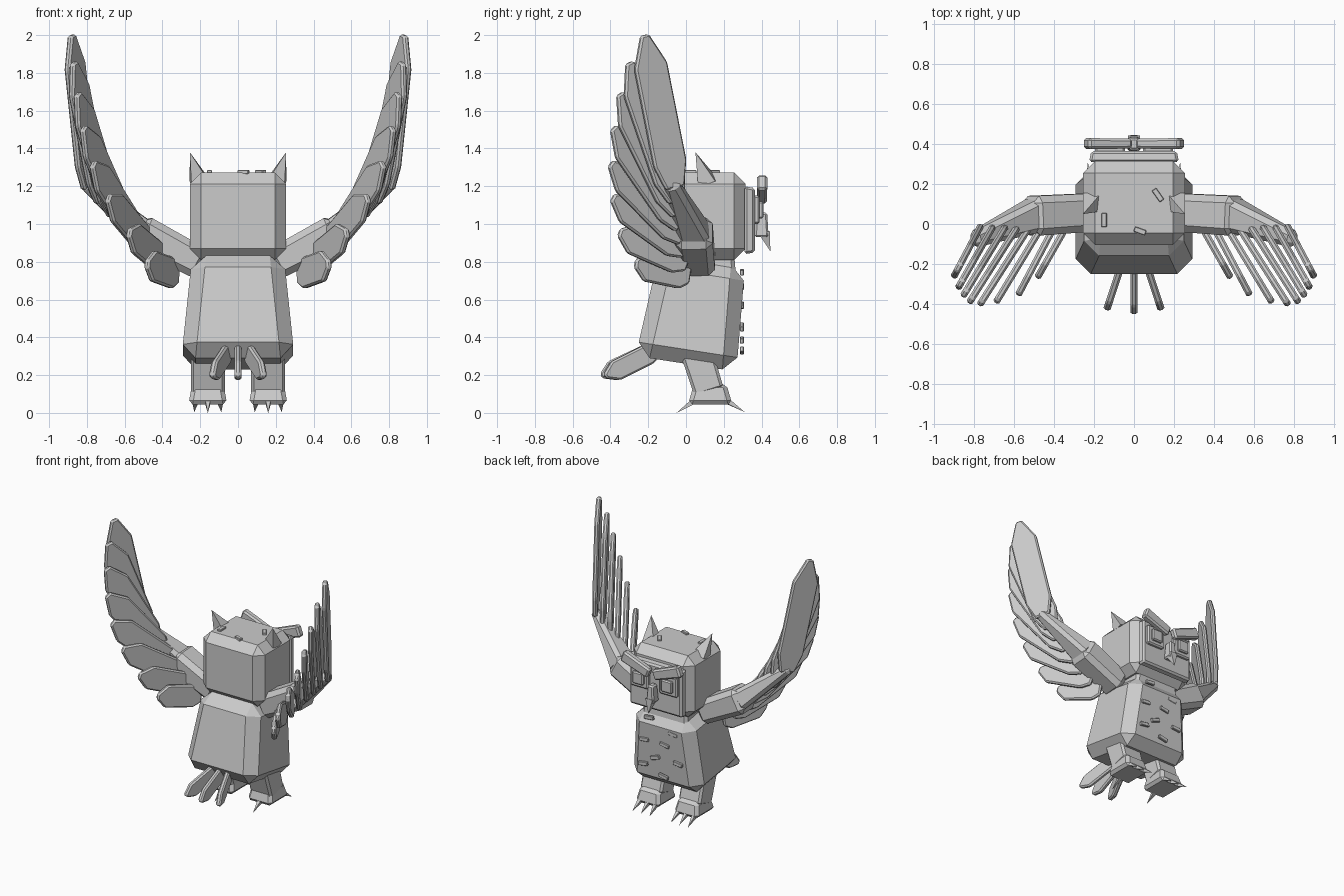
import bpy, bmesh, math
from mathutils import Vector, Matrix

if "Cube" in bpy.data.objects:
    bpy.data.objects.remove(bpy.data.objects["Cube"])

grey = bpy.data.materials.new("plain_grey")
grey.diffuse_color = (0.6, 0.6, 0.6, 1)
grey.use_nodes = True
grey.node_tree.nodes["Principled BSDF"].inputs["Base Color"].default_value = grey.diffuse_color


def finish(name, bm, mirror=False):
    bmesh.ops.recalc_face_normals(bm, faces=bm.faces)
    me = bpy.data.meshes.new(name)
    bm.to_mesh(me)
    bm.free()
    me.materials.append(grey)
    ob = bpy.data.objects.new(name, me)
    bpy.context.collection.objects.link(ob)
    if mirror:
        ob.modifiers.new("mirror", 'MIRROR')
    return ob


def frame(a, b, hint):
    """Axes with z from a to b and y close to the hint."""
    z = (b - a).normalized()
    y = Vector(hint)
    y = (y - z * y.dot(z)).normalized()
    return y.cross(z), y


def chamfer(bm, size):
    if size:
        bmesh.ops.bevel(bm, geom=bm.edges[:], offset=size, segments=1,
                        affect='EDGES', clamp_overlap=True)


def beam(name, a, b, s0, s1, c=0.0, hint=(0, 1, 0), mirror=False):
    """Chamfered tapered box from a to b."""
    a, b = Vector(a), Vector(b)
    x, y = frame(a, b, hint)
    bm = bmesh.new()
    rings = []
    for p, s in ((a, s0), (b, s1)):
        rings.append([bm.verts.new(p + x * i * s[0] / 2 + y * j * s[1] / 2)
                      for i, j in ((-1, -1), (1, -1), (1, 1), (-1, 1))])
    for r in rings:
        bm.faces.new(r)
    for k in range(4):
        n = (k + 1) % 4
        bm.faces.new((rings[0][k], rings[0][n], rings[1][n], rings[1][k]))
    chamfer(bm, c)
    return finish(name, bm, mirror)


def spike(name, a, b, r, sides=4, mirror=False, hint=(0, 1, 0)):
    """Pointed cone from base centre a to tip b."""
    a, b = Vector(a), Vector(b)
    x, y = frame(a, b, hint)
    bm = bmesh.new()
    ring = []
    for k in range(sides):
        t = 2 * math.pi * (k + 0.5) / sides
        ring.append(bm.verts.new(a + x * r * math.cos(t) + y * r * math.sin(t)))
    tip = bm.verts.new(b)
    bm.faces.new(ring)
    for k in range(sides):
        bm.faces.new((ring[k], ring[(k + 1) % sides], tip))
    return finish(name, bm, mirror)


def feather(name, root, tip, w, thick=0.034, mirror=True):
    """Flat pointed blade standing in the vertical plane through root and tip."""
    root, tip = Vector(root), Vector(tip)
    d = tip - root
    side = Vector((d.y, -d.x, 0)).normalized()
    v = side.cross(d).normalized()
    half = [(0, .28), (.16, .5), (.8, .5), (1, .12)]
    outline = half + [(u, -h) for u, h in reversed(half)]
    bm = bmesh.new()
    f = bm.faces.new([bm.verts.new(root + d * u + v * h * w - side * thick / 2)
                      for u, h in outline])
    ext = bmesh.ops.extrude_face_region(bm, geom=[f])
    bmesh.ops.translate(bm, vec=side * thick,
                        verts=[g for g in ext['geom'] if isinstance(g, bmesh.types.BMVert)])
    bmesh.ops.recalc_face_normals(bm, faces=bm.faces)
    chamfer(bm, 0.01)
    return finish(name, bm, mirror)


def fleck(name, c, size, normal, turn):
    """Small plumage block lying on a surface."""
    c, n = Vector(c), Vector(normal).normalized()
    hint = Matrix.Rotation(math.radians(turn), 3, n) @ Vector(
        (0, 1, 0) if abs(n.z) > .5 else (0, 0, 1))
    beam(name, c - n * .01, c + n * .01, size, size, 0.003, hint)


# Body and head
beam("body", (0, 0, .26), (0, .085, .81), (.60, .54), (.485, .46), .075)
beam("collar", (0, .12, .72), (0, .12, .84), (.38, .29), (.36, .27), .02)
beam("head", (0, .105, .81), (0, .105, 1.272), (.51, .42), (.51, .42), .06)

# Face
beam("face_plate", (0, .31, 1.02), (0, .365, 1.02), (.45, .36), (.43, .34), .012, (0, 0, 1))
beam("eye_rim", (.12, .35, 1.075), (.12, .39, 1.075), (.15, .15), (.15, .15), .01, (0, 0, 1), True)
beam("eye", (.12, .37, 1.075), (.12, .41, 1.075), (.09, .09), (.09, .09), .008, (0, 0, 1), True)
beam("brow", (.02, .403, 1.14), (.24, .403, 1.222), (.075, .05), (.085, .055), .012, mirror=True)
beam("beak_bridge", (0, .40, .93), (0, .40, 1.06), (.065, .075), (.045, .06), .01)
spike("beak_tip", (0, .415, .955), (0, .447, .855), .042)

# Ear tufts
spike("ear_tuft", (.205, .11, 1.225), (.255, .05, 1.38), .068, 4, True)

# Legs, feet and claws
beam("leg", (.16, .05, .34), (.16, .122, .11), (.18, .17), (.18, .16), .015, mirror=True)
beam("foot", (.16, .128, .045), (.16, .128, .155), (.205, .235), (.165, .17), .022, mirror=True)
for i, x in enumerate((.095, .16, .225)):
    spike(f"front_claw_{i + 1}", (x, .215, .065), (x + (x - .16) * .1, .31, .005), .022, mirror=True)
spike("rear_claw", (.16, .045, .065), (.16, -.05, 0), .022, mirror=True)

# Tail fan
feather("tail_feather_middle", (0, -.15, .335), (0, -.45, .195), .11, .036, False)
feather("tail_feather_side", (.045, -.15, .335), (.137, -.43, .195), .11, .036)

# Wing arms
beam("upper_wing", (.19, .06, .785), (.53, .04, .965), (.17, .19), (.19, .20), .035, mirror=True)
beam("fore_wing", (.48, .05, .935), (.81, -.08, 1.22), (.15, .17), (.07, .08), .025, mirror=True)

# Flight feathers fan from level at the shoulder to upright at the wrist
tips = [(.485, -.27, .79), (.58, -.355, .955), (.69, -.39, 1.14), (.77, -.40, 1.32),
        (.82, -.385, 1.51), (.85, -.35, 1.69), (.87, -.30, 1.855), (.88, -.22, 2.0)]
inner, outer = Vector((.32, .02, .73)), Vector((.795, -.06, 1.19))
for i, tip in enumerate(tips):
    t = i / 7
    feather(f"flight_feather_{i + 1}", inner.lerp(outer, t), tip, .165 + .03 * t)

# Plumage flecks on the crown and the breast
for i, (x, y, turn, l) in enumerate(((-.15, .02, 0, .07), (.12, .145, 35, .07), (.03, -.035, 70, .06))):
    fleck(f"crown_fleck_{i + 1}", (x, y, 1.275), (.027, l), (0, 0, 1), turn)
breast = [(.1, .745, 5), (-.1, .67, -8), (.14, .57, 6), (-.03, .57, -10),
          (.05, .455, 18), (-.14, .455, -6), (.15, .385, 8), (-.02, .33, -12)]
for i, (x, z, turn) in enumerate(breast):
    fleck(f"breast_fleck_{i + 1}", (x, .296, z), (.075, .028), (0, 1, 0), turn)
